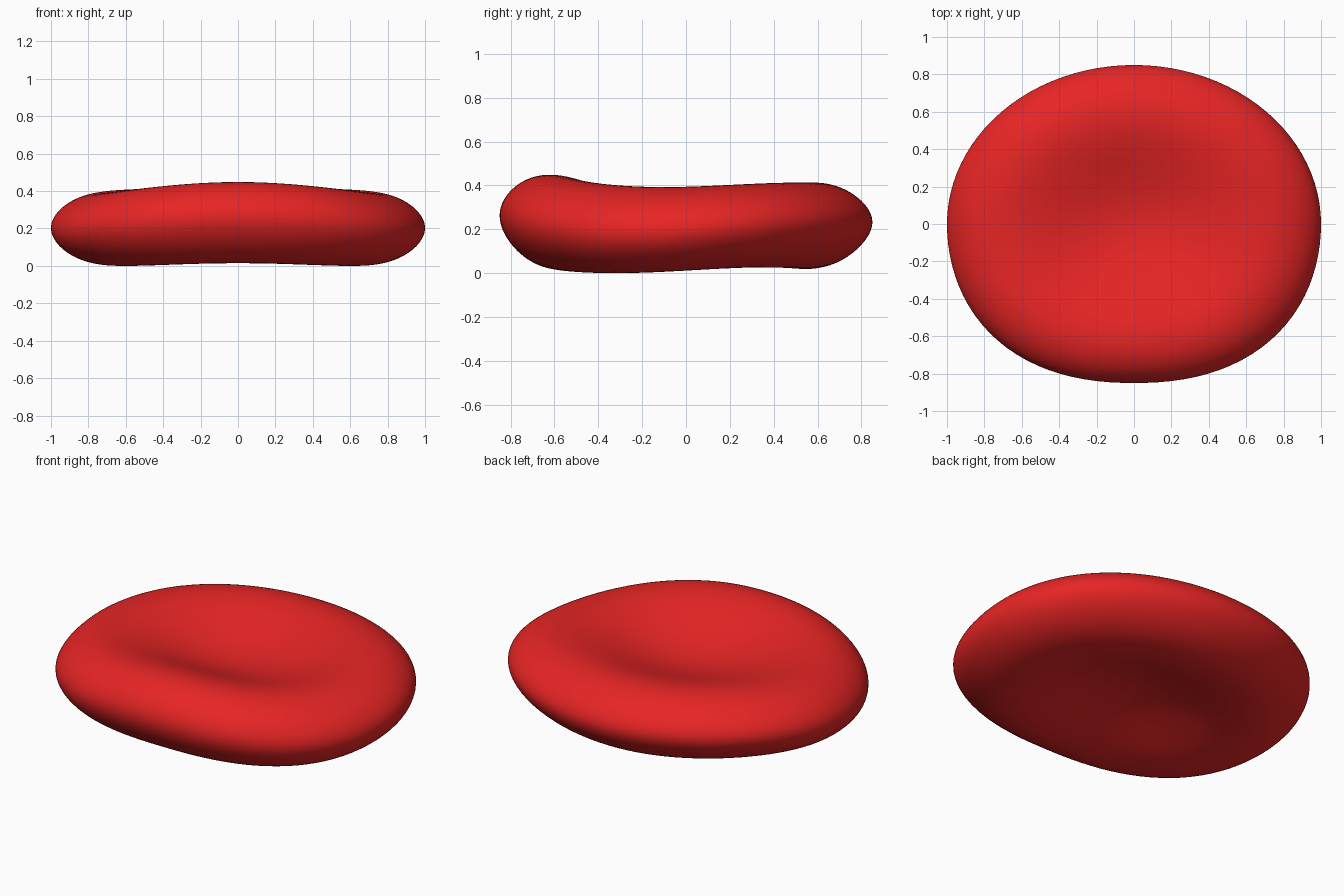
import bpy, bmesh
from math import sin, cos, atan2, hypot

if "Cube" in bpy.data.objects:
    bpy.data.objects.remove(bpy.data.objects["Cube"])

# biconcave disc: a UV sphere remapped to a dished, slightly warped profile
bm = bmesh.new()
bmesh.ops.create_uvsphere(bm, u_segments=96, v_segments=64, radius=1)

for v in bm.verts:
    x, y, s = v.co
    r = min(hypot(x, y), 1.0)
    a = atan2(y, x)
    # outline: wide ellipse, a little squarer at the front
    n = 2.0 + 0.25 * max(0.0, -sin(a)) ** 0.5
    k = (abs(cos(a)) ** n + abs(sin(a)) ** n) ** (-1 / n)
    # half thickness: thin centre, thick rounded rim, flatter to the sides
    side = cos(a) ** 2
    c1 = 0.59 - 0.08 * side
    c2 = -0.36 + 0.08 * side
    half = s * (0.085 + c1 * r**2 + c2 * r**4)
    half *= 1 - 0.1 * r**2 * sin(a)
    # gentle wave of the rim up and down
    wave = 0.0225 - 0.0225 * cos(2 * a) + 0.002 * sin(a) + 0.017 * sin(3 * a)
    v.co = (k * r * cos(a), 0.85 * k * r * sin(a), half + wave * r**2)

# stand it on the ground
low = min(v.co.z for v in bm.verts)
for v in bm.verts:
    v.co.z -= low
for f in bm.faces:
    f.smooth = True

mesh = bpy.data.meshes.new("blood_cell")
bm.to_mesh(mesh)
bm.free()
cell = bpy.data.objects.new("blood_cell", mesh)
bpy.context.collection.objects.link(cell)

# red surface
red = bpy.data.materials.new("red")
red.diffuse_color = (0.8, 0.018, 0.018, 1)
red.use_nodes = True
red.node_tree.nodes["Principled BSDF"].inputs["Base Color"].default_value = red.diffuse_color
mesh.materials.append(red)
